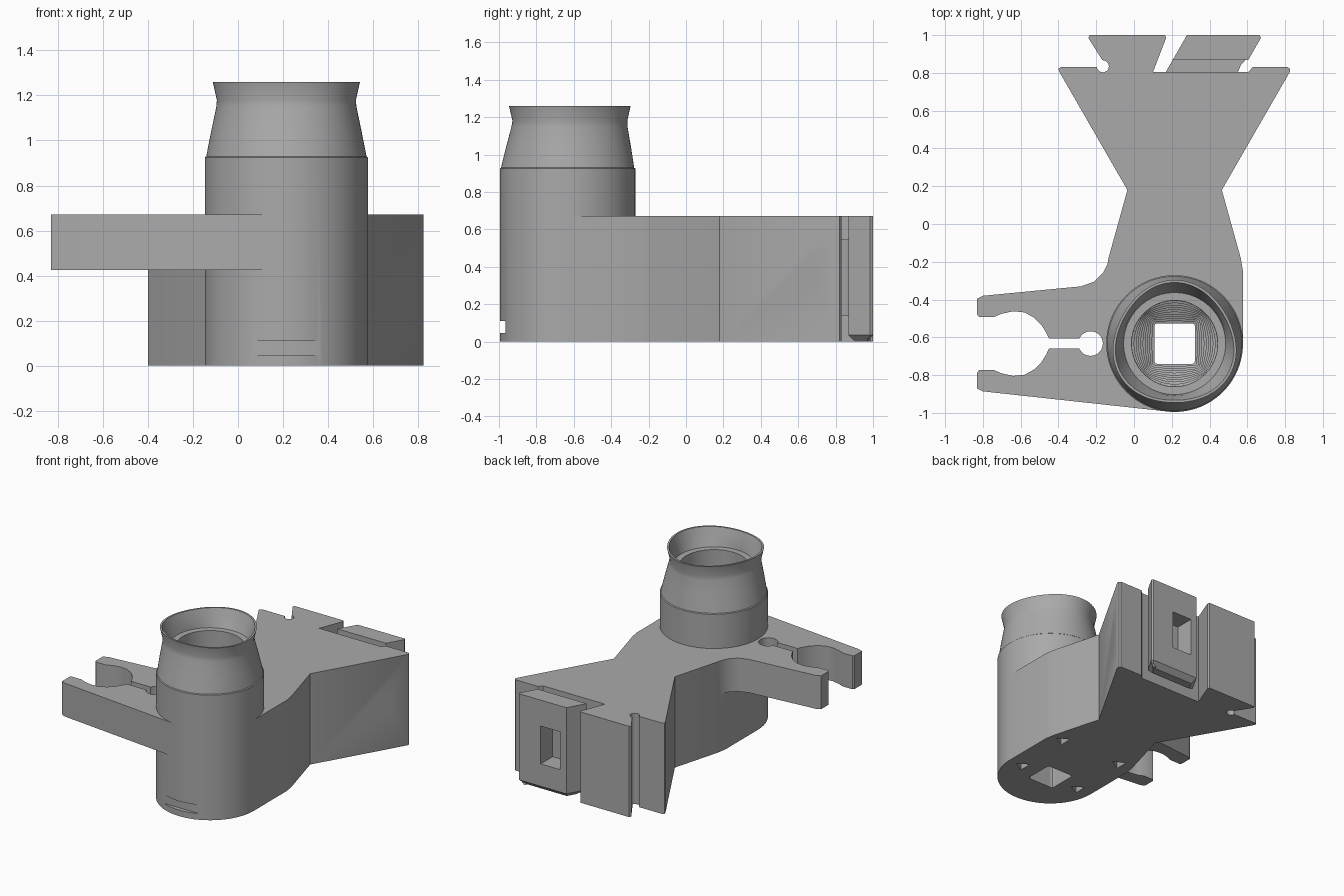
import bpy, bmesh, math
from mathutils import Vector, Matrix

cube = bpy.data.objects.get("Cube")
if cube:
    bpy.data.objects.remove(cube, do_unlink=True)

grey = bpy.data.materials.new("plain_grey")
grey.use_nodes = True
GREY = (0.4, 0.4, 0.4, 1)
grey.diffuse_color = GREY
grey.node_tree.nodes["Principled BSDF"].inputs["Base Color"].default_value = GREY

CX, CY, R = 0.215, -0.633, 0.362   # barrel axis and radius
TOP = 0.672                        # height of the flat body


def make(name, bm):
    bmesh.ops.recalc_face_normals(bm, faces=bm.faces)
    me = bpy.data.meshes.new(name)
    bm.to_mesh(me)
    bm.free()
    me.materials.append(grey)
    ob = bpy.data.objects.new(name, me)
    bpy.context.collection.objects.link(ob)
    return ob


def loft(name, rings, chamfer=0):
    """Solid skinned through rings of equal point count."""
    bm = bmesh.new()
    rows = [[bm.verts.new(p) for p in ring] for ring in rings]
    n = len(rows[0])
    for a, b in zip(rows, rows[1:]):
        for i in range(n):
            j = (i + 1) % n
            bm.faces.new((a[i], a[j], b[j], b[i]))
    base = bm.faces.new(rows[0])
    bm.faces.new(rows[-1])
    if chamfer:
        bmesh.ops.bevel(bm, geom=list(base.edges), offset=chamfer, segments=1,
                        affect='EDGES')
    return make(name, bm)


def prism(name, pts, z0, z1, chamfer=0):
    return loft(name, [[(x, y, z) for x, y in pts] for z in (z0, z1)], chamfer)


def circle(x, y, r, n=32):
    return [(x + r * math.cos(math.tau * i / n), y + r * math.sin(math.tau * i / n))
            for i in range(n)]


def box(name, x0, x1, y0, y1, z0, z1):
    return prism(name, [(x0, y0), (x1, y0), (x1, y1), (x0, y1)], z0, z1)


def combine(target, other, op):
    mod = target.modifiers.new(op.lower(), 'BOOLEAN')
    mod.operation, mod.solver, mod.object = op, 'EXACT', other
    bpy.context.view_layer.objects.active = target
    bpy.ops.object.modifier_apply(modifier=mod.name)
    bpy.data.objects.remove(other, do_unlink=True)


def barrel_ring(r, z, lobe=0.0, square=0.0, n=96):
    """Ring about the barrel axis, optionally three-lobed or squared off."""
    ring = []
    for i in range(n):
        t = math.tau * i / n
        c, s = math.cos(t), math.sin(t)
        k = min(1 / max(abs(c), abs(s)), 1.36)
        rad = (r + lobe * math.cos(3 * (t - math.pi / 2))) * (1 + square * (k - 1))
        ring.append((CX + rad * c, CY + rad * s, z))
    return ring


# Waisted body between barrel and rear rail mount
body = prism("bracket_body", [
    (CX + R, CY), (CX + R, -0.25), (0.565, -0.18), (0.465, 0.18), (0.825, 0.805),
    (0.825, 0.822), (0.812, 0.832), (0.63, 0.832), (0.605, 0.805), (-0.13, 0.805),
    (-0.19, 0.832), (-0.385, 0.832), (-0.4, 0.822), (-0.395, 0.805), (-0.035, 0.18),
    (-0.135, -0.18), (CX - R, -0.25), (CX - R, CY)], 0, TOP)

# Barrel with tapered, flared, three-lobed mouth
barrel = loft("barrel", [
    barrel_ring(R, 0), barrel_ring(R, 0.925), barrel_ring(0.356, 0.93),
    barrel_ring(0.334, 1.04, 0.005), barrel_ring(0.31, 1.15, 0.01),
    barrel_ring(0.307, 1.18, 0.012), barrel_ring(0.325, 1.26, 0.012)])
combine(body, barrel, 'UNION')

# Clip arm: upper jaw profile is mirrored for the lower jaw
tip = [(-0.8, -0.38), (-0.83, -0.395), (-0.83, -0.48), (-0.82, -0.492), (-0.74, -0.492)]
bite = [(-0.70, -0.475), (-0.64, -0.462), (-0.58, -0.468), (-0.53, -0.495),
        (-0.49, -0.535), (-0.465, -0.575), (-0.45, -0.607), (-0.2, -0.607)]
jaw = tip + bite
mirrored = [(x, 2 * CY - y) for x, y in reversed(jaw)]
fillet = [(-0.11, -0.12), (-0.135, -0.2), (-0.165, -0.26), (-0.21, -0.305), (-0.28, -0.33)]
arm = prism("clip_arm", [(0.0, -0.12)] + fillet + jaw + mirrored
            + [(0.18, -0.993), (0.215, -0.9), (0.1, -0.4)], 0.425, TOP)
relief = prism("relief_cutter", circle(-0.23, CY, 0.065), 0.3, 0.8)
combine(arm, relief, 'DIFFERENCE')
combine(body, arm, 'UNION')

# Rear dovetail blocks
left_block = prism("left_dovetail", [
    (-0.14, 0.79), (0.095, 0.79), (0.17, 0.985), (0.165, 1.0), (-0.235, 1.0),
    (-0.242, 0.985), (-0.15, 0.84)], 0, TOP)
combine(body, left_block, 'UNION')
stem = prism("right_stem", [(0.16, 0.79), (0.545, 0.79), (0.565, 0.84), (0.6, 0.88),
                            (0.211, 0.88)], 0.14, 0.545)
combine(body, stem, 'UNION')
right_block = prism("right_dovetail", [
    (0.205, 0.868), (0.605, 0.868), (0.672, 0.985), (0.665, 1.0), (0.28, 1.0)],
    0, TOP, 0.035)
combine(body, right_block, 'UNION')

# Notch beside the left dovetail
combine(body, prism("notch_cutter", circle(-0.165, 0.835, 0.032, 20), -0.1, 0.9),
        'DIFFERENCE')

# Stepped funnel from round mouth to square through-hole
funnel = [barrel_ring(0.315, 1.27, 0.012), barrel_ring(0.285, 1.18, 0.01),
          barrel_ring(0.27, 1.13), barrel_ring(0.228, 1.129)]
steps = 10
for i in range(steps):
    f, g = i / steps, (i + 1) / steps
    z = 0.5 - 0.3 * f
    funnel.append(barrel_ring(0.226 - 0.119 * f, z, 0, f))
    funnel.append(barrel_ring(0.226 - 0.119 * g, z - 0.004, 0, g))
funnel.append(barrel_ring(0.107, -0.1, 0, 1))
combine(body, loft("funnel_cutter", funnel), 'DIFFERENCE')

# Slanted bolt hole and its nut pocket
axis = Vector((-0.87, 0.48, 0)).normalized()
bm = bmesh.new()
bmesh.ops.create_cone(bm, cap_ends=True, segments=32, radius1=0.073, radius2=0.073,
                      depth=0.75)
place = Matrix.Translation(Vector((0.73, 0.645, 0.34)) + axis * 0.275)
bm.transform(place @ axis.to_track_quat('Z', 'Y').to_matrix().to_4x4())
combine(body, make("bolt_cutter", bm), 'DIFFERENCE')
combine(body, box("nut_cutter", 0.33, 0.49, 0.86, 1.1, 0.2, 0.48), 'DIFFERENCE')

# Front window slot and triangular recesses underneath
combine(body, box("slot_cutter", 0.058, 0.372, -1.1, -0.965, 0.045, 0.11), 'DIFFERENCE')
for x, y in ((-0.03, -0.64), (0.46, -0.64), (-0.03, -0.2), (0.47, -0.2)):
    combine(body, prism("recess_cutter", circle(x, y, 0.055, 3), -0.1, 0.06),
            'DIFFERENCE')

bpy.ops.object.select_all(action='DESELECT')
body.select_set(True)
bpy.context.view_layer.objects.active = body
bpy.ops.object.shade_smooth_by_angle(angle=math.radians(30))
